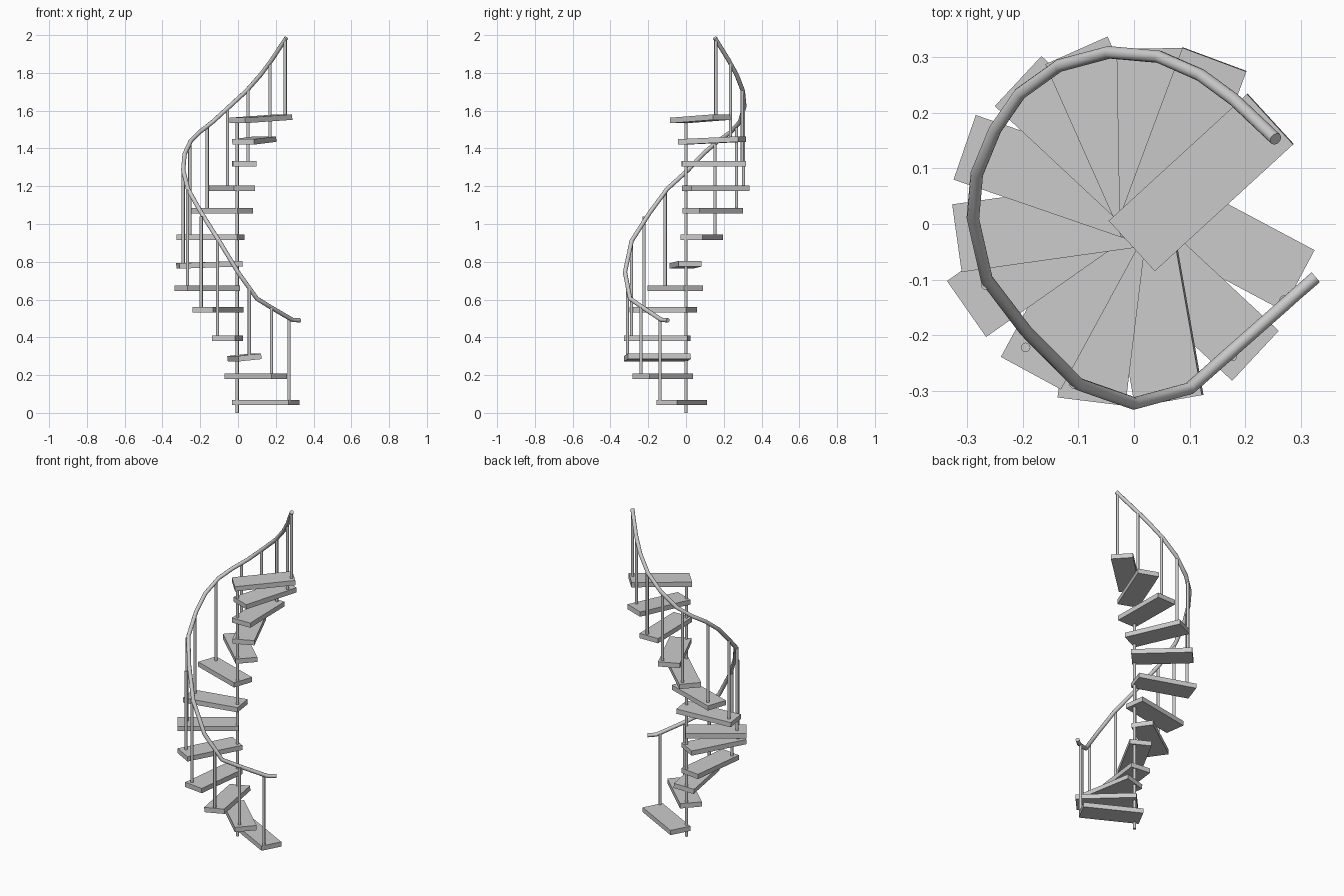
import bpy
from math import radians
from mathutils import Euler

# centre x, y, z, heading, upward pitch, roll, baluster x, y, baluster top z
TREADS = [
    (.147, -.022, .055, -28, 0, 0, .27, -.137, .50),
    (.095, -.122, .193, -43, 0, 0, .177, -.238, .557),
    (.034, -.152, .293, -80, 0, 6, .06, -.31, .66),
    (-.056, -.152, .396, -97, 0, 0, -.108, -.288, .92),
    (-.105, -.120, .547, -118.5, 0, 0, -.195, -.222, 1.04),
    (-.163, -.056, .660, -145, 0, 0, -.267, -.11, 1.18),
    (-.151, -.002, .784, -172, -2, 0, -.290, .0, 1.28),
    (-.145, .083, .930, 161, 0, 0, -.255, .153, 1.42),
    (-.085, .142, 1.070, 137, 0, 0, -.163, .268, 1.52),
    (-.035, .158, 1.190, 114, 0, 0, -.055, .305, 1.615),
    (.033, .147, 1.318, 91, 0, 0, .053, .298, 1.71),
    (.086, .138, 1.442, 69.6, 2.5, 0, .17, .235, 1.857),
    (.121, .075, 1.557, 42.5, 3, 0, .25, .158, 1.98),
]


def rod(name, x, y, z0, z1, r):
    bpy.ops.mesh.primitive_cylinder_add(vertices=12, radius=r, depth=z1 - z0,
                                        location=(x, y, (z0 + z1) / 2))
    o = bpy.context.object
    o.name = name
    bpy.ops.object.shade_smooth_by_angle(angle=radians(35))


# plank treads, each with its baluster
for i, (x, y, z, a, pitch, roll, bx, by, top) in enumerate(TREADS, 1):
    bpy.ops.mesh.primitive_cube_add(
        size=1, location=(x, y, z),
        rotation=Euler((radians(roll), radians(-pitch), radians(a))))
    o = bpy.context.object
    o.name = f"tread_{i}"
    o.scale = (.338, .123, .029)
    rod(f"baluster_{i}", bx, by, z, top, .0085)

# central pole
rod("central_pole", -.004, 0, 0, 1.55, .0085)

# handrail swept along a spiral path
PATH = [
    (.327, -.096, .49), (.29, -.128, .492), (.27, -.146, .503),
    (.177, -.228, .557), (.1, -.296, .605), (0, -.323, .745),
    (-.1, -.288, .91), (-.195, -.192, 1.06), (-.265, -.1, 1.185),
    (-.29, .01, 1.285), (-.283, .09, 1.37), (-.25, .17, 1.44),
    (-.205, .235, 1.485), (-.135, .285, 1.54), (-.045, .309, 1.622),
    (.045, .301, 1.705), (.12, .268, 1.79), (.18, .224, 1.87), (.255, .153, 1.985),
]
cu = bpy.data.curves.new("handrail", 'CURVE')
cu.dimensions = '3D'
cu.bevel_depth = .0115
cu.bevel_resolution = 3
cu.use_fill_caps = True
sp = cu.splines.new('POLY')
sp.points.add(len(PATH) - 1)
for p, co in zip(sp.points, PATH):
    p.co = (*co, 1)
rail = bpy.data.objects.new("handrail", cu)
bpy.context.collection.objects.link(rail)
